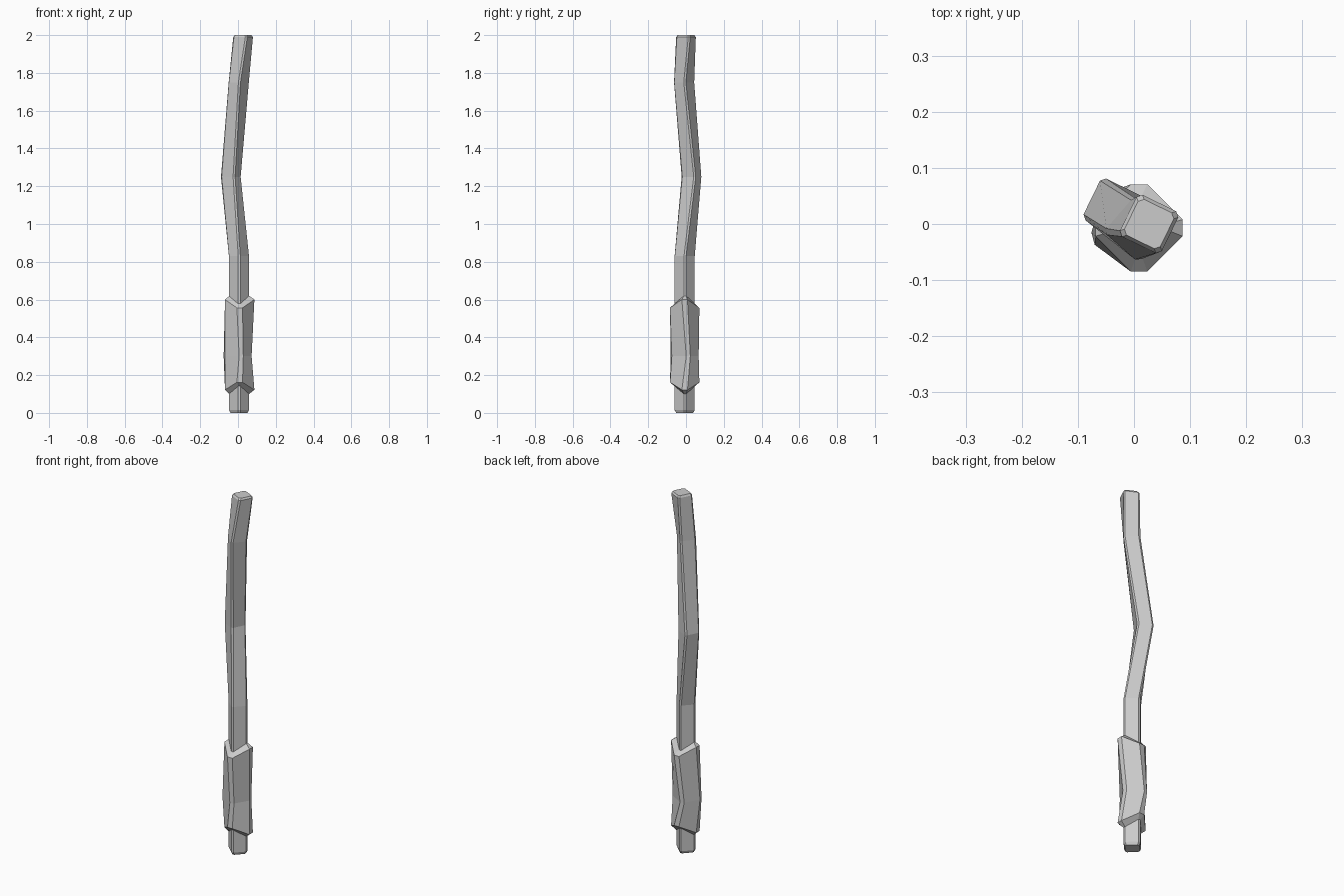
import bpy, bmesh, math

if "Cube" in bpy.data.objects:
    bpy.data.objects.remove(bpy.data.objects["Cube"])


def ring(cx, cy, z, size, chamfer, angle, lift=0.0):
    """Chamfered square section; lift raises the side corners and lowers front/back."""
    h, a = size / 2, math.radians(angle)
    pts = []
    for k in range(4):
        t = a + k * math.pi / 2
        # the two chamfer points around the (+,+) corner, turned by quarter steps
        for x, y in ((h, h - chamfer), (h - chamfer, h)):
            px = x * math.cos(t) - y * math.sin(t)
            py = x * math.sin(t) + y * math.cos(t)
            # with angle near -45, even corners face +-x and odd ones +-y
            pts.append((cx + px, cy + py, z + (lift if k % 2 == 0 else -lift)))
    return pts


def loft(name, rings, caps=True):
    bm = bmesh.new()
    rows = [[bm.verts.new(p) for p in r] for r in rings]
    for lo, hi in zip(rows, rows[1:]):
        for i in range(8):
            j = (i + 1) % 8
            bm.faces.new((lo[i], lo[j], hi[j], hi[i]))
    if caps:
        bm.faces.new(rows[0][::-1])
        bm.faces.new(rows[-1])
    mesh = bpy.data.meshes.new(name)
    bm.to_mesh(mesh)
    bm.free()
    obj = bpy.data.objects.new(name, mesh)
    bpy.context.collection.objects.link(obj)
    return obj


# crooked shaft: x, y, z, size, twist
S, C = 0.083, 0.008
shaft_path = [
    (0.005, -0.007, 0.0, S - 0.012, -43),
    (0.005, -0.007, 0.015, S, -43),
    (0.005, -0.007, 0.83, S, -43),
    (-0.038, 0.029, 1.25, S, -26),
    (0.004, -0.010, 1.75, S, -41),
    (0.027, 0.0, 1.99, S, -26),
    (0.027, 0.0, 2.0, S - 0.012, -26),
]
loft("shaft", [ring(x, y, z, s, C, a) for x, y, z, s, a in shaft_path])

# faceted grip sleeve: x, y, z, size, chamfer, twist, corner lift
grip_path = [
    (0.007, -0.007, 0.12, 0.081, C, -43, -0.02),
    (0.009, -0.007, 0.142, 0.131, 0.021, -45, -0.02),
    (-0.002, -0.007, 0.30, 0.120, 0.016, -30, 0.0),
    (0.009, -0.007, 0.578, 0.131, 0.021, -45, 0.022),
    (0.007, -0.007, 0.60, 0.081, C, -43, 0.02),
]
loft("grip", [ring(*p) for p in grip_path], caps=False)
